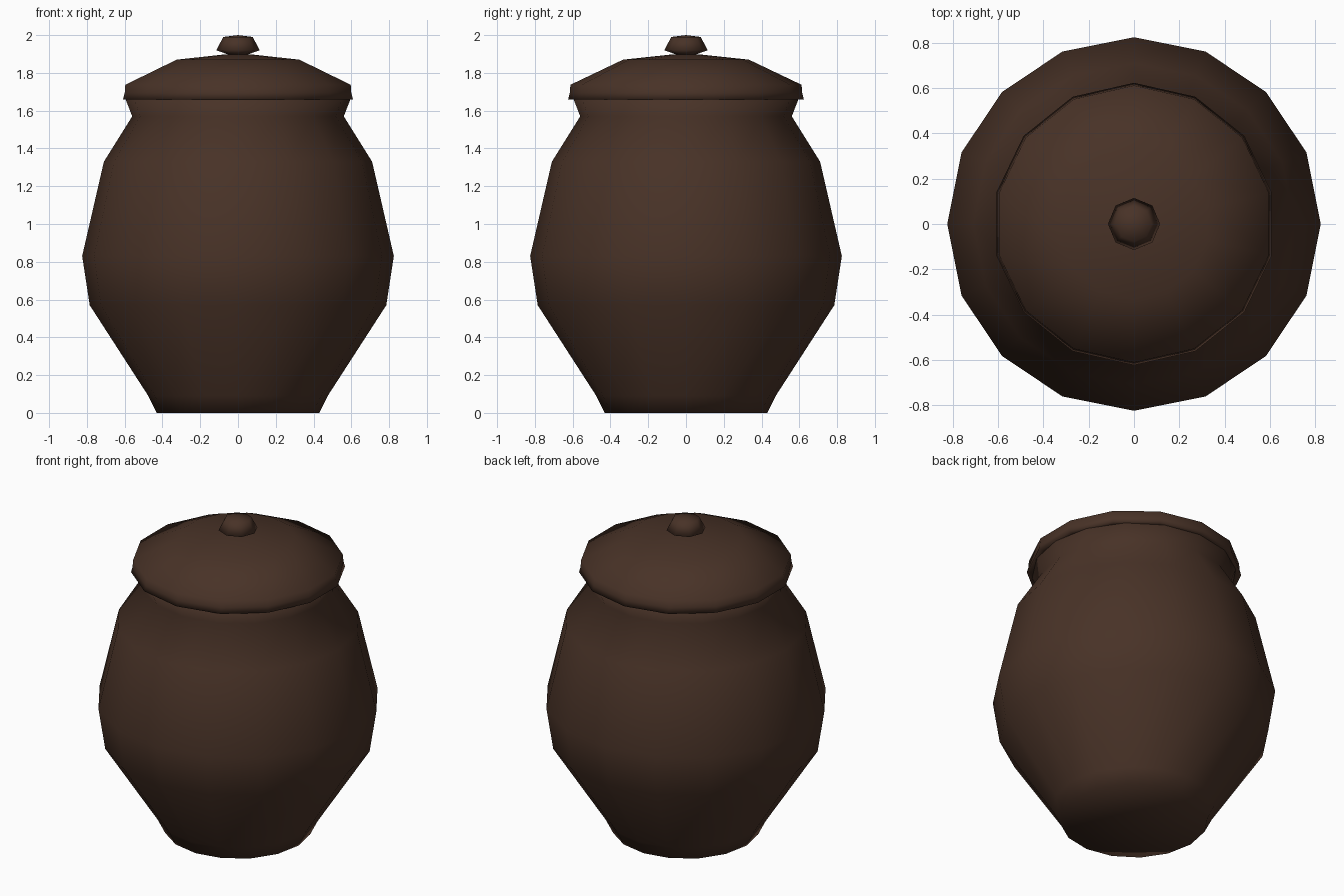
import bpy, math

cube = bpy.data.objects.get("Cube")
if cube:
    bpy.data.objects.remove(cube, do_unlink=True)

# Single glazed clay colour
clay = bpy.data.materials.new("dark_brown_clay")
clay.use_nodes = True
COLOUR = (0.065, 0.032, 0.02, 1.0)
clay.diffuse_color = COLOUR
clay.node_tree.nodes["Principled BSDF"].inputs["Base Color"].default_value = COLOUR


def lathe(name, profile, sides):
    """Turn a bottom-to-top (radius, z) profile; zero radius makes a pole."""
    verts, faces, rings = [], [], []
    for r, z in profile:
        count = sides if r > 0 else 1
        start = len(verts)
        for i in range(count):
            a = math.pi / 2 + math.tau * i / sides
            verts.append((r * math.cos(a), r * math.sin(a), z))
        rings.append([start + i % count for i in range(sides)])
    for low, high in zip(rings, rings[1:]):
        for i in range(sides):
            j = (i + 1) % sides
            loop = [low[i], low[j], high[j], high[i]]
            faces.append(list(dict.fromkeys(loop)))
    mesh = bpy.data.meshes.new(name)
    mesh.from_pydata(verts, [], faces)
    mesh.materials.append(clay)
    mesh.shade_smooth()
    obj = bpy.data.objects.new(name, mesh)
    bpy.context.collection.objects.link(obj)
    return obj


# Pot body: narrow foot, round belly, pinched neck with flared rim
lathe("pot_body", [(0, 0), (0.43, 0), (0.475, 0.09), (0.785, 0.57),
                   (0.825, 0.83), (0.71, 1.33), (0.56, 1.57),
                   (0.597, 1.665), (0.5, 1.67), (0, 1.67)], 16)

# Lid: shallow dome with a slightly flared lip
lathe("lid", [(0, 1.66), (0.58, 1.66), (0.624, 1.66), (0.615, 1.695),
              (0.612, 1.737), (0.333, 1.87), (0.08, 1.897), (0, 1.9)], 14)

# Lid handle
lathe("lid_knob", [(0, 1.89), (0.04, 1.893), (0.115, 1.92),
                   (0.078, 1.99), (0, 2.0)], 8)
